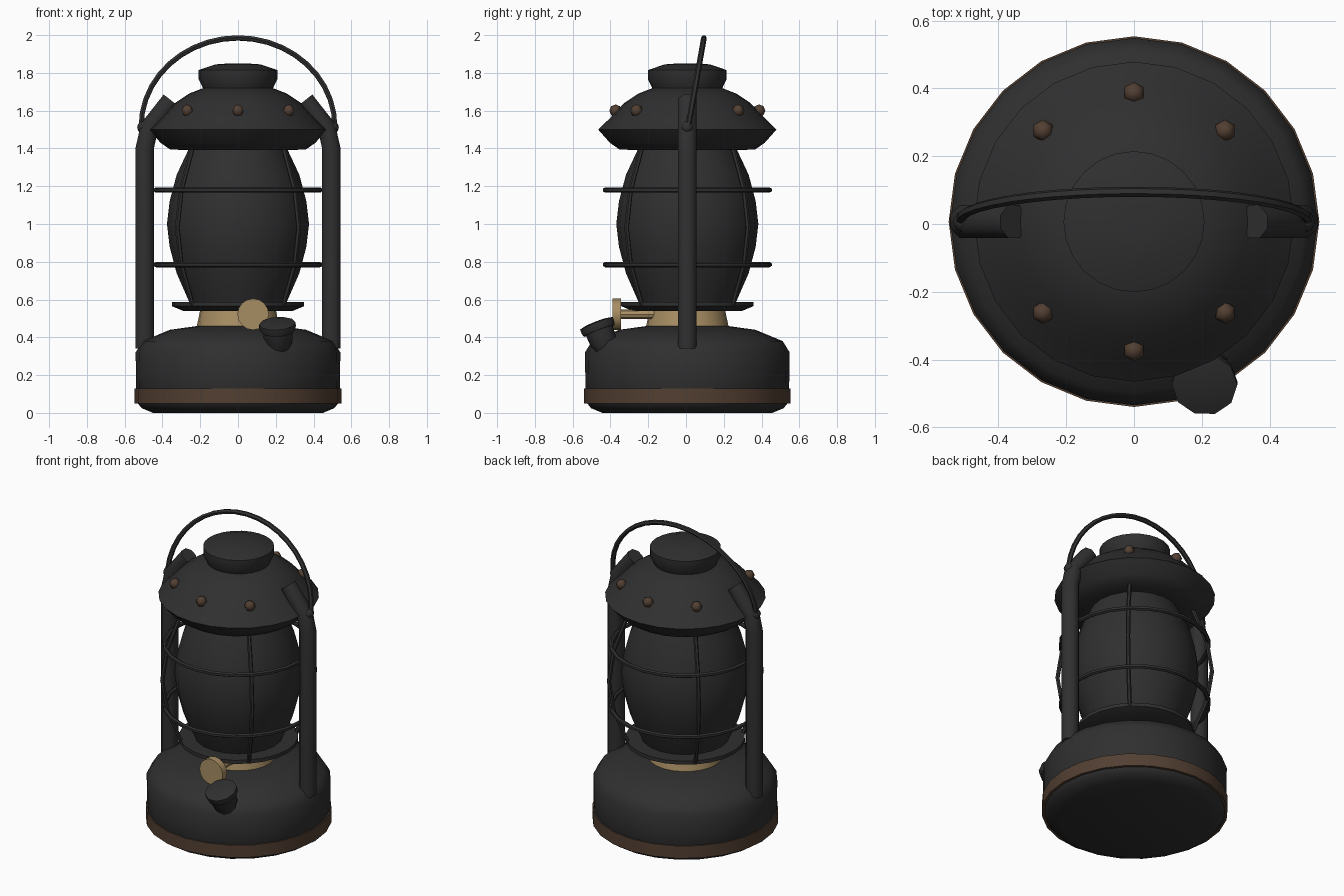
import bpy, bmesh, math
from mathutils import Vector

if "Cube" in bpy.data.objects:
    bpy.data.objects.remove(bpy.data.objects["Cube"])

CY = 0.007  # lantern axis offset in y


def material(name, rgb):
    m = bpy.data.materials.new(name)
    m.diffuse_color = (*rgb, 1)
    m.use_nodes = True
    m.node_tree.nodes["Principled BSDF"].inputs["Base Color"].default_value = m.diffuse_color
    return m


BLACK = material("black iron", (0.029, 0.029, 0.029))
RUST = material("rusty brown", (0.085, 0.050, 0.032))
BRASS = material("dull brass", (0.39, 0.27, 0.125))


def finish(name, bm, mat, angle=40):
    bmesh.ops.recalc_face_normals(bm, faces=bm.faces)
    me = bpy.data.meshes.new(name)
    bm.to_mesh(me)
    bm.free()
    me.materials.append(mat)
    ob = bpy.data.objects.new(name, me)
    bpy.context.collection.objects.link(ob)
    bpy.ops.object.select_all(action='DESELECT')
    ob.select_set(True)
    bpy.context.view_layer.objects.active = ob
    bpy.ops.object.shade_smooth_by_angle(angle=math.radians(angle))
    return ob


def lathe(name, profile, mat, sides=24, at=(0, CY, 0), axis=(0, 0, 1), angle=40):
    """Spin (radius, height) points round an axis and cap both ends."""
    bm = bmesh.new()
    q = Vector((0, 0, 1)).rotation_difference(Vector(axis))
    rings = []
    for r, z in profile:
        rings.append([bm.verts.new(Vector(at) + q @ Vector((
            r * math.cos(2 * math.pi * i / sides),
            r * math.sin(2 * math.pi * i / sides), z))) for i in range(sides)])
    for a, b in zip(rings, rings[1:]):
        for i in range(sides):
            j = (i + 1) % sides
            bm.faces.new((a[i], a[j], b[j], b[i]))
    bm.faces.new(rings[0])
    bm.faces.new(rings[-1])
    return finish(name, bm, mat, angle)


def tube(name, points, radius, mat, sides=8, closed=False, side=(0, 1, 0), turn=0.0):
    """Sweep a round section along a path; side is a steady cross direction."""
    bm = bmesh.new()
    pts = [Vector(p) for p in points]
    n = len(pts)
    rings = []
    for k, p in enumerate(pts):
        if closed:
            t = pts[(k + 1) % n] - pts[k - 1]
        else:
            t = pts[min(k + 1, n - 1)] - pts[max(k - 1, 0)]
        t.normalize()
        u = Vector(side)
        u = (u - t * u.dot(t)).normalized()
        v = t.cross(u)
        rings.append([bm.verts.new(p + radius * (
            u * math.cos(2 * math.pi * i / sides + turn) +
            v * math.sin(2 * math.pi * i / sides + turn))) for i in range(sides)])
    pairs = list(zip(rings, rings[1:]))
    if closed:
        pairs.append((rings[-1], rings[0]))
    for a, b in pairs:
        for i in range(sides):
            j = (i + 1) % sides
            bm.faces.new((a[i], a[j], b[j], b[i]))
    if not closed:
        bm.faces.new(rings[0])
        bm.faces.new(rings[-1])
    return finish(name, bm, mat, 50)


def ball(name, at, radius, mat, segs=8, rings=6):
    bm = bmesh.new()
    bmesh.ops.create_uvsphere(bm, u_segments=segs, v_segments=rings, radius=radius)
    bmesh.ops.translate(bm, verts=bm.verts, vec=at)
    return finish(name, bm, mat, 60)


# Fuel tank with its rusty lower band
lathe("fuel_tank", [(0.45, 0.0), (0.51, 0.025), (0.538, 0.06), (0.542, 0.32),
                    (0.505, 0.38), (0.36, 0.44), (0.2, 0.462)], BLACK)
lathe("tank_band", [(0.525, 0.05), (0.547, 0.05), (0.547, 0.13), (0.525, 0.13)], RUST)

# Burner and globe
lathe("burner_collar", [(0.222, 0.44), (0.2, 0.545)], BRASS)
lathe("globe_plate", [(0.29, 0.54), (0.35, 0.565), (0.35, 0.588), (0.24, 0.588)], BLACK)
lathe("globe", [(0.255, 0.58), (0.325, 0.74), (0.362, 0.88), (0.376, 1.0),
                (0.362, 1.12), (0.325, 1.26), (0.25, 1.42)], BLACK, sides=20)

# Hood and chimney cap
lathe("hood", [(0.25, 1.39), (0.36, 1.395), (0.41, 1.43), (0.472, 1.50), (0.41, 1.56),
               (0.335, 1.64), (0.26, 1.69), (0.17, 1.725)], BLACK, angle=75)
lathe("chimney_cap", [(0.18, 1.70), (0.19, 1.73), (0.208, 1.765), (0.208, 1.815),
                      (0.12, 1.845), (0.05, 1.85)], BLACK, angle=60)

# Hood rivets
for i in range(8):
    a = i * math.pi / 4
    ball("hood_rivet", (0.38 * math.cos(a), CY + 0.38 * math.sin(a), 1.60),
         0.033, RUST, 6, 4)

# Guard rings and bent vertical guard wires
for z in (0.785, 1.18):
    tube("guard_ring", [(0.435 * math.cos(i * math.pi / 12),
                         CY + 0.435 * math.sin(i * math.pi / 12), z) for i in range(24)],
         0.014, BLACK, 6, closed=True, side=(0, 0, 1))
for i in range(4):
    a = math.pi / 4 + i * math.pi / 2
    c, s = math.cos(a), math.sin(a)
    path = [(0.34, 0.57), (0.425, 0.785), (0.455, 0.98), (0.425, 1.18), (0.335, 1.42)]
    tube("guard_wire", [(r * c, CY + r * s, z) for r, z in path],
         0.013, BLACK, 6, side=(-s, c, 0))

# Side tubes that bend into the hood, with handle pivots
for sx in (-1, 1):
    tube("side_tube", [(sx * 0.494, CY, 0.34), (sx * 0.494, CY, 1.40),
                       (sx * 0.47, CY, 1.51), (sx * 0.355, CY, 1.655)],
         0.053, BLACK, 8, turn=math.pi / 8)
    ball("handle_pivot", (sx * 0.5, CY, 1.512), 0.034, BLACK)

# Carrying handle, leaning back
arc = [i * math.pi / 20 for i in range(21)]
tube("carry_handle", [(0.513 * math.cos(a), 0.012 + 0.083 * math.sin(a),
                       1.515 + 0.47 * math.sin(a)) for a in arc],
     0.015, BLACK, 6, side=(0, 0.985, -0.17))

# Wick adjuster
lathe("wick_shaft", [(0.025, 0), (0.025, 0.21)], BRASS, 8, (0.08, -0.36, 0.522), (0, 1, 0))
lathe("wick_knob", [(0.083, 0), (0.083, 0.044)], BRASS, 16, (0.08, -0.389, 0.522), (0, 1, 0))

# Tilted fuel filler
lean = Vector((-0.06, -0.36, 0.93)).normalized()
cap = Vector((0.21, -0.463, 0.445))
lathe("filler_neck", [(0.055, -0.12), (0.075, -0.07), (0.08, 0.0)], BLACK, 10, cap, lean)
lathe("filler_cap", [(0.092, -0.01), (0.097, 0.01), (0.097, 0.03), (0.06, 0.038)],
      BLACK, 10, cap, lean)
